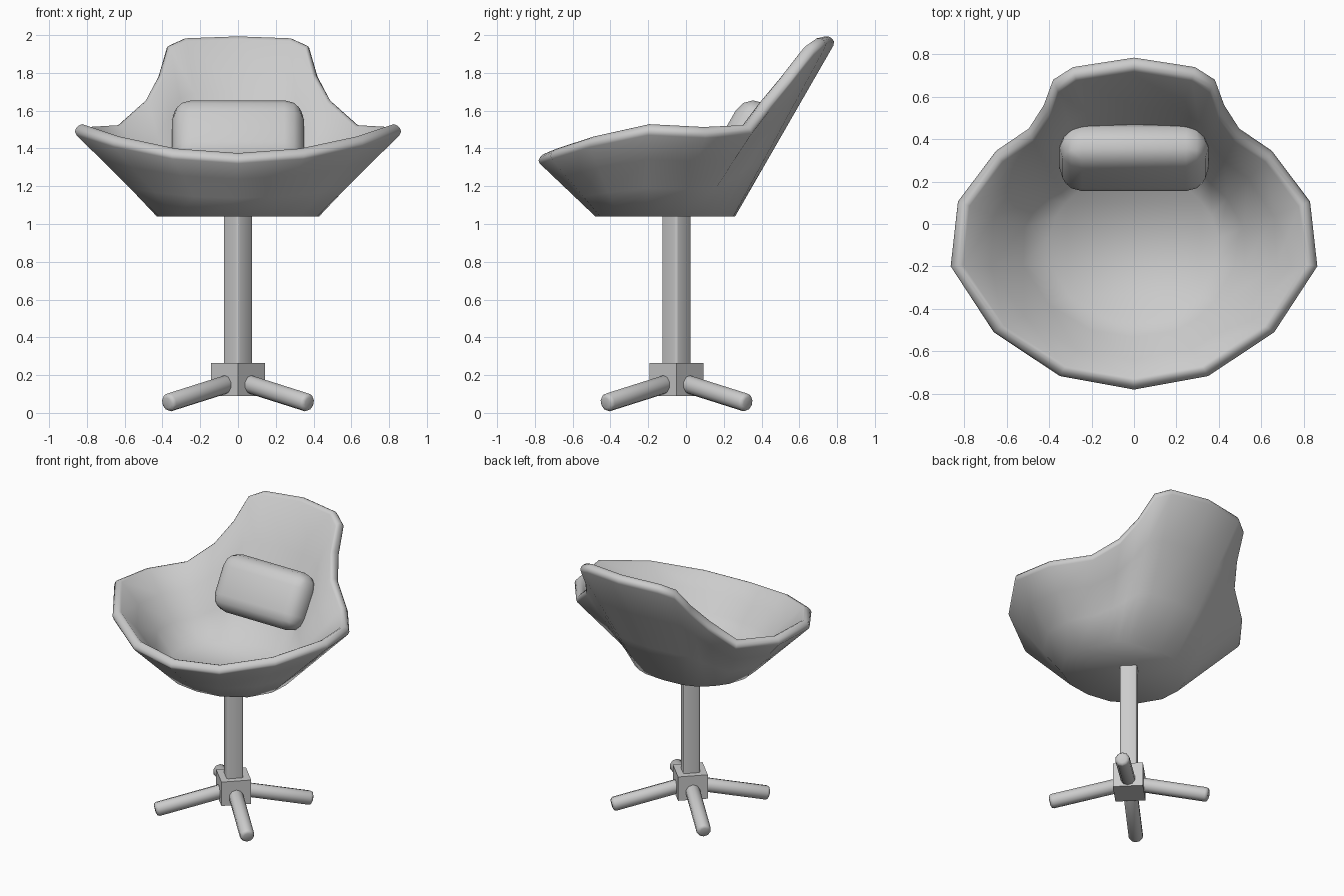
import bpy, bmesh, math
from mathutils import Vector

if "Cube" in bpy.data.objects:
    bpy.data.objects.remove(bpy.data.objects["Cube"])


def finish(obj, angle):
    bpy.ops.object.select_all(action='DESELECT')
    obj.select_set(True)
    bpy.context.view_layer.objects.active = obj
    bpy.ops.object.shade_smooth_by_angle(angle=math.radians(angle))


def make_object(name, bm, recalc=True):
    if recalc:
        bmesh.ops.recalc_face_normals(bm, faces=bm.faces)
    mesh = bpy.data.meshes.new(name)
    bm.to_mesh(mesh)
    bm.free()
    obj = bpy.data.objects.new(name, mesh)
    bpy.context.collection.objects.link(obj)
    return obj


def mirror_loop(half):
    # half outline runs from front centre to back centre
    return [Vector(p) for p in half] + [Vector((-x, y, z)) for x, y, z in half[-2:0:-1]]


def rod(name, a, b, radius, sides, end_bevel=0.0, side_bevel=0.0, angle=50):
    a, b = Vector(a), Vector(b)
    bm = bmesh.new()
    bmesh.ops.create_cone(bm, cap_ends=True, segments=sides,
                          radius1=radius, radius2=radius, depth=(b - a).length)
    upright = [e for e in bm.edges if abs(e.verts[0].co.z - e.verts[1].co.z) > 1e-4]
    if end_bevel:
        rims = [e for e in bm.edges if e not in upright]
        bmesh.ops.bevel(bm, geom=rims, offset=end_bevel, segments=2, profile=0.5, affect='EDGES')
    elif side_bevel:
        bmesh.ops.bevel(bm, geom=upright, offset=side_bevel, segments=2, profile=0.5,
                        affect='EDGES')
    obj = make_object(name, bm)
    obj.location = (a + b) / 2
    obj.rotation_mode = 'QUATERNION'
    obj.rotation_quaternion = (b - a).to_track_quat('Z', 'Y')
    finish(obj, angle)
    return obj


# Seat shell: outer skin lofted from a flat base outline to the rim, then thickened inward
rim = mirror_loop([(0, -.79, 1.335), (.355, -.725, 1.36), (.67, -.515, 1.425),
                   (.875, -.2, 1.49), (.84, .11, 1.475), (.655, .355, 1.49),
                   (.5, .46, 1.63), (.43, .57, 1.77), (.385, .69, 1.92),
                   (.29, .75, 1.96), (0, .795, 1.97)])
base = mirror_loop([(x, y, 1.04) for x, y in
                    [(0, -.48), (.17, -.455), (.33, -.36), (.42, -.21), (.43, -.06),
                     (.39, .06), (.34, .13), (.29, .18), (.23, .22), (.15, .25), (0, .26)]])
bm = bmesh.new()
rings = [[bm.verts.new(b.lerp(r, t)) for b, r in zip(base, rim)] for t in (0, .33, .67, 1)]
n = len(rim)
for lo, hi in zip(rings, rings[1:]):
    for i in range(n):
        j = (i + 1) % n
        bm.faces.new((lo[i], lo[j], hi[j], hi[i]))
bm.faces.new(rings[0][::-1])
seat = make_object("seat_shell", bm, recalc=False)   # wound outward already
solid = seat.modifiers.new("thickness", 'SOLIDIFY')
solid.thickness = .07
solid.offset = -1
bev = seat.modifiers.new("soft_rim", 'BEVEL')
bev.width = .025
bev.segments = 2
bev.limit_method = 'ANGLE'
bev.angle_limit = math.radians(70)
finish(seat, 80)

# Lumbar cushion leaning against the backrest
bm = bmesh.new()
bmesh.ops.create_cube(bm, size=1)
bmesh.ops.scale(bm, vec=(.70, .22, .40), verts=bm.verts)
bmesh.ops.bevel(bm, geom=bm.edges[:], offset=.105, segments=3, profile=0.5, affect='EDGES')
cushion = make_object("back_cushion", bm)
cushion.location = (0, .312, 1.465)
cushion.rotation_euler = (math.radians(-30), 0, 0)
finish(cushion, 60)

# Pedestal: square post and hub turned on their corners, four splayed feet
CY = -.05
rod("post", (0, CY, .12), (0, CY, 1.08), .08, 4, side_bevel=.012, angle=60)
rod("hub", (0, CY, .09), (0, CY, .265), .142, 4)
for sx in (-1, 1):
    for sy in (-1, 1):
        name = ("front" if sy < 0 else "back") + ("_left" if sx < 0 else "_right") + "_foot"
        rod(name, (sx * .04, CY + sy * .04, .158), (sx * .375, CY + sy * .375, .052),
            .049, 10, end_bevel=.02)
